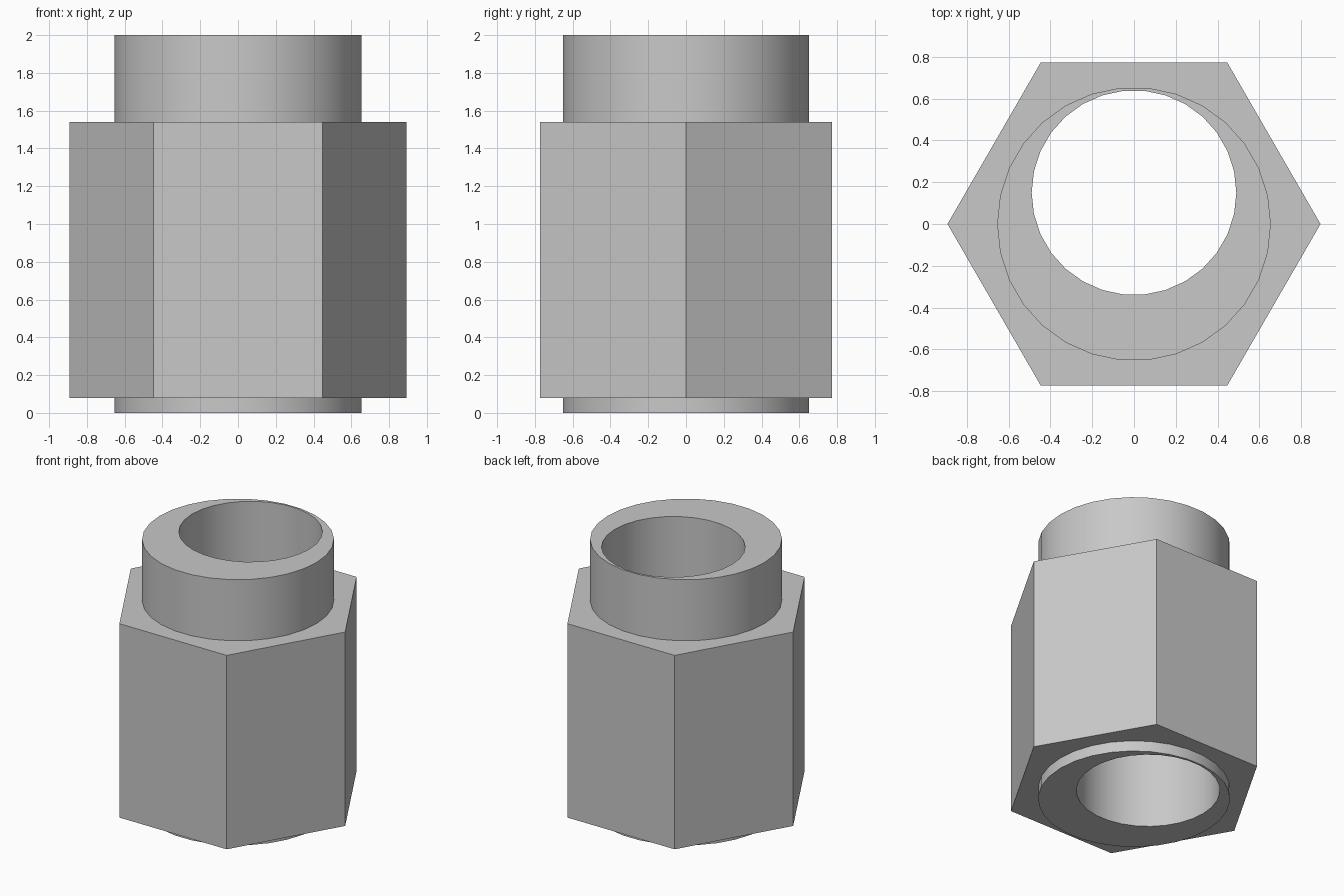
import bpy
import bmesh
from math import cos, sin, tau, radians

cube = bpy.data.objects.get("Cube")
if cube:
    bpy.data.objects.remove(cube, do_unlink=True)

SIDES = 30
HEX_R, COLLAR_R, BORE_R = 0.893, 0.655, 0.49
BORE_Y = 0.15
HEX_BOTTOM, HEX_TOP, HEIGHT = 0.08, 1.54, 2.0

metal = bpy.data.materials.new("plain_grey")
metal.use_nodes = True
grey = (0.58, 0.58, 0.58, 1)
metal.diffuse_color = grey
metal.node_tree.nodes["Principled BSDF"].inputs["Base Color"].default_value = grey

bm = bmesh.new()


def ring(radius, z, count=SIDES, y=0.0):
    return [bm.verts.new((radius * cos(tau * i / count),
                          y + radius * sin(tau * i / count), z))
            for i in range(count)]


def skin(a, b):
    """Join ring a to ring b, whose count is a multiple of a's."""
    n, step = len(a), len(b) // len(a)
    for i in range(n):
        arc = [b[(i * step + k) % len(b)] for k in range(step + 1)]
        bm.faces.new([a[(i + 1) % n], a[i]] + arc)


# Stepped outside: lower lip, hexagonal body, upper collar
outside = [
    ring(COLLAR_R, 0), ring(COLLAR_R, HEX_BOTTOM),
    ring(HEX_R, HEX_BOTTOM, 6), ring(HEX_R, HEX_TOP, 6),
    ring(COLLAR_R, HEX_TOP), ring(COLLAR_R, HEIGHT),
]
# Off-centre through bore
bore = [ring(BORE_R, HEIGHT, y=BORE_Y), ring(BORE_R, 0, y=BORE_Y)]

loops = outside + bore
for a, b in zip(loops, loops[1:] + loops[:1]):
    skin(*sorted((a, b), key=len))

bmesh.ops.recalc_face_normals(bm, faces=bm.faces)
mesh = bpy.data.meshes.new("hex_bushing")
bm.to_mesh(mesh)
bm.free()
mesh.materials.append(metal)

bushing = bpy.data.objects.new("hex_bushing", mesh)
bpy.context.collection.objects.link(bushing)

# Smooth round walls, crisp edges
bpy.ops.object.select_all(action="DESELECT")
bushing.select_set(True)
bpy.context.view_layer.objects.active = bushing
bpy.ops.object.shade_smooth_by_angle(angle=radians(30))
